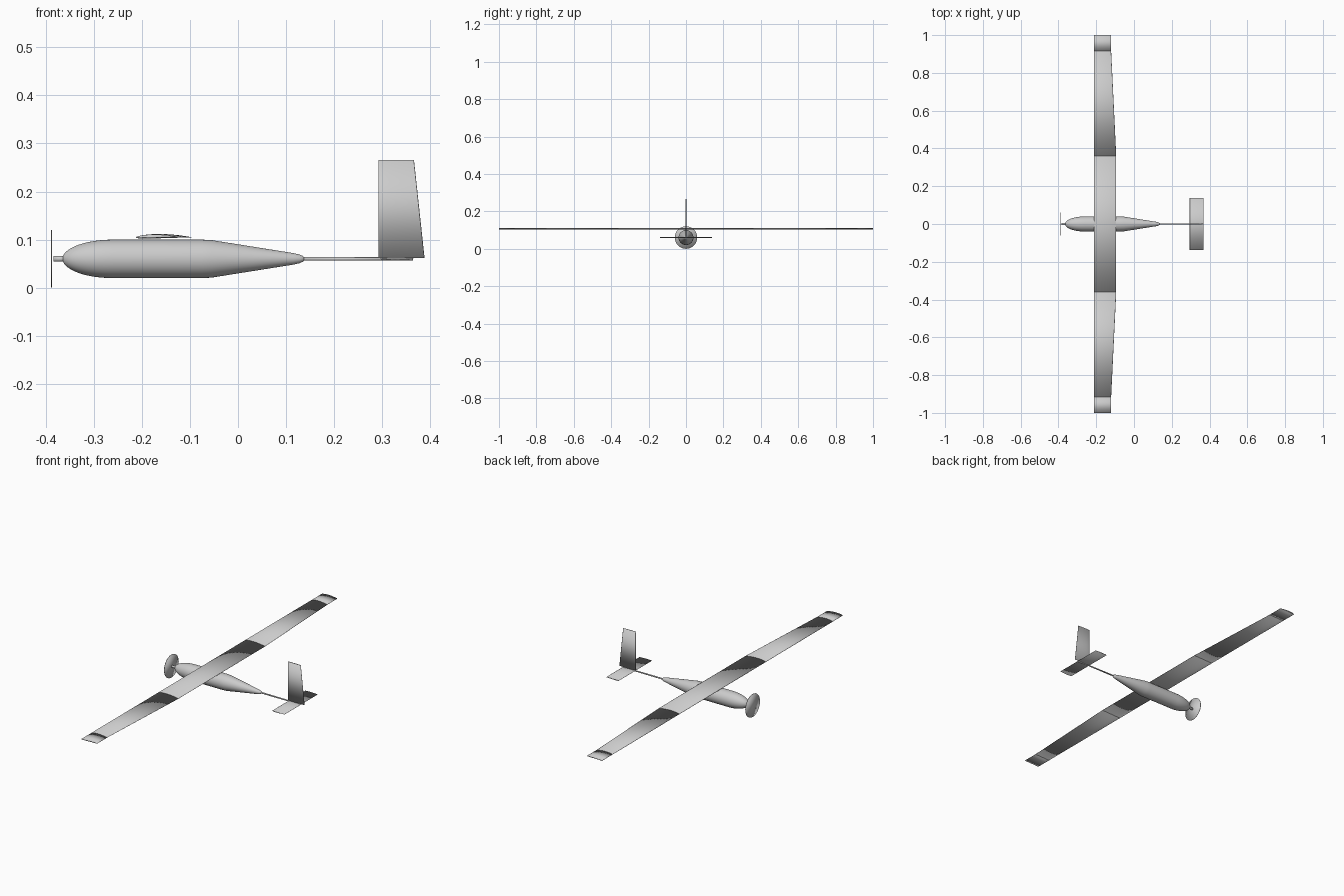
import bpy, bmesh, math
from mathutils import Vector

if "Cube" in bpy.data.objects:
    bpy.data.objects.remove(bpy.data.objects["Cube"], do_unlink=True)

grey = bpy.data.materials.new("light_grey")
grey.use_nodes = True
COLOR = (0.6, 0.6, 0.6, 1)
grey.diffuse_color = COLOR
grey.node_tree.nodes["Principled BSDF"].inputs["Base Color"].default_value = COLOR

AXIS_Z = 0.06   # height of the fuselage centre line


def finish(name, bm):
    bmesh.ops.recalc_face_normals(bm, faces=bm.faces[:])
    mesh = bpy.data.meshes.new(name)
    bm.to_mesh(mesh)
    bm.free()
    mesh.materials.append(grey)
    for p in mesh.polygons:
        p.use_smooth = True
    obj = bpy.data.objects.new(name, mesh)
    bpy.context.collection.objects.link(obj)
    return obj


def loft(name, rings):
    """Skin closed rings of points and cap both ends."""
    bm = bmesh.new()
    loops = [[bm.verts.new(p) for p in ring] for ring in rings]
    n = len(loops[0])
    for a, b in zip(loops, loops[1:]):
        for i in range(n):
            j = (i + 1) % n
            bm.faces.new((a[i], a[j], b[j], b[i]))
    bm.faces.new(loops[0])
    bm.faces.new(loops[-1])
    return finish(name, bm)


def revolve(name, profile, sides=40):
    """Round body along x from (x, radius) pairs."""
    turns = [2 * math.pi * i / sides for i in range(sides)]
    return loft(name, [[Vector((x, r * math.cos(t), AXIS_Z + r * math.sin(t)))
                        for t in turns] for x, r in profile])


def airfoil(chord, thick, camber, steps=14):
    """Closed section as (distance from leading edge, offset) pairs."""
    def half(u):
        return thick * 2.6 * (math.sqrt(u) * (1 - u) * 0.5 + 0.06 * u * (1 - u))
    def mid(u):
        return camber * 4 * u * (1 - u)
    us = [(1 - math.cos(math.pi * i / steps)) / 2 for i in range(steps + 1)]
    top = [(u * chord, mid(u) + half(u)) for u in us]
    low = [(u * chord, mid(u) - half(u)) for u in us[-2:0:-1]]
    return top + low


def flat_section(x, y, z, chord, thick, camber=0):
    return [Vector((x + d, y, z + h)) for d, h in airfoil(chord, thick, camber)]


def upright_section(x, z, chord, thick):
    return [Vector((x + d, h, z)) for d, h in airfoil(chord, thick, 0)]


# Fuselage: elliptical nose, straight middle, long cone
nose = [(-0.26 - 0.105 * math.cos(a), 0.04 * math.sin(a))
        for a in [0.06 + (math.pi / 2 - 0.06) * i / 14 for i in range(15)]]
revolve("fuselage", nose + [(-0.16, 0.04), (-0.075, 0.04), (-0.055, 0.039),
                            (0.03, 0.0255), (0.115, 0.012), (0.128, 0.009),
                            (0.135, 0.006), (0.138, 0.003)])

# Tail boom, motor shaft and spinning propeller disc
revolve("tail_boom", [(0.12, 0.0038), (0.364, 0.0032)], 16)
revolve("motor_shaft", [(-0.384, 0.006), (-0.355, 0.006)], 16)
revolve("propeller_disc", [(-0.389, 0.06), (-0.387, 0.06)], 48)

# Wing: centre panel, tapered outer panels and square tips
LEAD, WING_Z = -0.213, 0.1045
ROOT, TIP = 0.119, 0.092


def wing_panel(name, y0, c0, y1, c1):
    loft(name, [flat_section(LEAD, y, WING_Z, c, 0.0085 * c / ROOT, 0.0028)
                for y, c in ((y0, c0), (y1, c1))])


wing_panel("wing_centre", -0.36, ROOT, 0.36, ROOT)
for side, s in (("left", 1), ("right", -1)):
    wing_panel("wing_outer_" + side, s * 0.36, ROOT, s * 0.916, TIP)
    wing_panel("wing_tip_" + side, s * 0.916, TIP, s * 1.0, TIP)

# Tail surfaces
loft("tailplane", [flat_section(0.295, y, AXIS_Z, 0.073, 0.004)
                   for y in (-0.138, 0.138)])
loft("tail_fin", [upright_section(0.292, 0.062, 0.096, 0.005),
                  upright_section(0.292, 0.266, 0.074, 0.004)])
